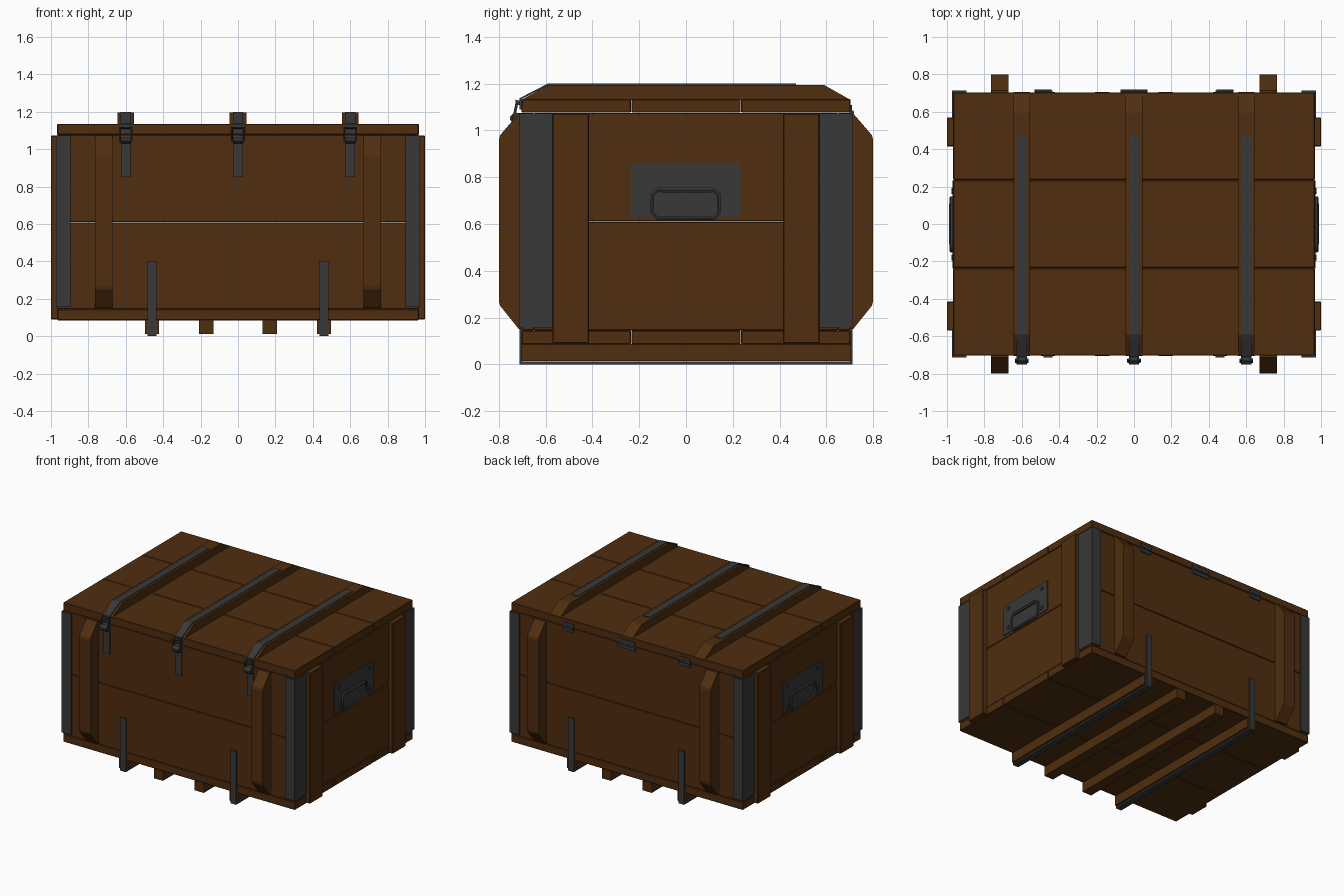
import bpy
import bmesh
from math import radians

cube = bpy.data.objects.get("Cube")
if cube:
    bpy.data.objects.remove(cube, do_unlink=True)


def material(name, rgb):
    m = bpy.data.materials.new(name)
    m.use_nodes = True
    m.diffuse_color = (*rgb, 1)
    m.node_tree.nodes["Principled BSDF"].inputs["Base Color"].default_value = (*rgb, 1)
    return m


wood = material("brown wood", (0.08, 0.027, 0.005))
iron = material("dark iron", (0.04, 0.04, 0.04))


def prism(name, outline, x0, x1, mat, bevel=0.0):
    """Extrude a closed (y, z) outline from x0 to x1."""
    bm = bmesh.new()
    face = bm.faces.new([bm.verts.new((x0, y, z)) for y, z in outline])
    ext = bmesh.ops.extrude_face_region(bm, geom=[face])
    for v in ext["geom"]:
        if isinstance(v, bmesh.types.BMVert):
            v.co.x = x1
    bmesh.ops.recalc_face_normals(bm, faces=bm.faces)
    mesh = bpy.data.meshes.new(name)
    bm.to_mesh(mesh)
    bm.free()
    mesh.materials.append(mat)
    ob = bpy.data.objects.new(name, mesh)
    bpy.context.collection.objects.link(ob)
    if bevel:
        mod = ob.modifiers.new("Bevel", 'BEVEL')
        mod.width = bevel
        mod.segments = 1
    return ob


def box(name, x, y, z, mat, bevel=0.0):
    (y0, y1), (z0, z1) = sorted(y), sorted(z)
    return prism(name, [(y0, z0), (y1, z0), (y1, z1), (y0, z1)], *sorted(x), mat, bevel)


def wire(name, points, radius, mat, cyclic=True):
    """Round wire through the given points."""
    curve = bpy.data.curves.new(name, 'CURVE')
    curve.dimensions = '3D'
    curve.bevel_depth = radius
    curve.bevel_resolution = 1
    curve.use_fill_caps = True
    line = curve.splines.new('POLY')
    line.points.add(len(points) - 1)
    for p, co in zip(line.points, points):
        p.co = (*co, 1)
    line.use_cyclic_u = cyclic
    curve.materials.append(mat)
    ob = bpy.data.objects.new(name, curve)
    bpy.context.collection.objects.link(ob)
    bpy.ops.object.select_all(action='DESELECT')
    ob.select_set(True)
    bpy.context.view_layer.objects.active = ob
    bpy.ops.object.convert(target='MESH')
    bpy.ops.object.shade_smooth_by_angle(angle=radians(50))


W, D = 0.967, 0.705     # half width and half depth of the box
GAP = 0.001             # half gap between boards

# Lid and floor, three boards each
cuts = [-D, -0.235, 0.235, D]
for name, z in (("floor_board", (0.085, 0.145)), ("lid_board", (1.076, 1.135))):
    for a, b in zip(cuts, cuts[1:]):
        box(name, (-W, W), (a + GAP, b - GAP), z, wood, 0.004)

# Walls, two boards each
for z in ((0.145, 0.61 - GAP), (0.61 + GAP, 1.075)):
    for s in (-1, 1):
        box("long_wall_board", (-W, W), (s * 0.65, s * 0.702), z, wood, 0.003)
        box("end_wall_board", (s * 0.91, s * 0.965), (-0.65, 0.65), z, wood, 0.003)

# Chamfered posts, end battens and corner irons
for sx in (-1, 1):
    for sy in (-1, 1):
        post = [(0.70, 0.15), (0.70, 1.073), (0.715, 1.073), (0.795, 0.98), (0.80, 0.96),
                (0.80, 0.27), (0.795, 0.25), (0.715, 0.15)]
        prism("wall_post", [(sy * y, z) for y, z in post], sx * 0.672, sx * 0.765, wood)
        box("end_batten", (sx * 0.96, sx), (sy * 0.415, sy * 0.57), (0.09, 1.073), wood, 0.004)
        box("corner_iron_long", (sx * 0.895, sx * 0.972), (sy * 0.70, sy * 0.713), (0.157, 1.072), iron)
        box("corner_iron_end", (sx * 0.96, sx * 0.972), (sy * 0.57, sy * 0.713), (0.157, 1.072), iron)

# Skids and the iron straps wrapped around the outer pair
for s in (-1, 1):
    for x in (0.17, 0.46):
        box("skid", (s * x - 0.038, s * x + 0.038), (-D, D), (0.013, 0.086), wood)
    strap = [(-0.713, 0.402), (-0.713, 0), (0.713, 0), (0.713, 0.402),
             (0.702, 0.402), (0.702, 0.012), (-0.702, 0.012), (-0.702, 0.402)]
    prism("floor_strap", strap, s * 0.437, s * 0.483, iron)

# Lid ribs, lid straps and latches
for x in (-0.6, 0, 0.6):
    prism("lid_rib", [(-D, 1.13), (-0.59, 1.195), (0.59, 1.195), (D, 1.13)], x - 0.045, x + 0.045, wood)
    strap = [(0.47, 1.194), (0.47, 1.2), (-0.592, 1.2), (-0.712, 1.138), (-0.712, 1.09),
             (-0.704, 1.09), (-0.704, 1.134), (-0.59, 1.194)]
    prism("lid_strap", strap, x - 0.028, x + 0.028, iron)
    box("latch_plate", (x - 0.026, x + 0.026), (-0.70, -0.712), (0.85, 1.075), iron)
    lever = [(-0.70, 1.03), (-0.735, 1.03), (-0.752, 1.045), (-0.752, 1.06), (-0.735, 1.075), (-0.70, 1.075)]
    prism("latch_lever", lever, x - 0.027, x + 0.027, iron)
    prism("latch_hook", [(-0.705, 1.105), (-0.73, 1.115), (-0.73, 1.132), (-0.705, 1.125)],
          x - 0.02, x + 0.02, iron)
    wire("latch_loop", [(x + dx, y, z) for dx, y, z in
                        ((-0.032, -0.738, 1.045), (0.032, -0.738, 1.045),
                         (0.032, -0.724, 1.115), (-0.032, -0.724, 1.115))], 0.006, iron)

# Hinges on the back
for x, half in ((-0.487, 0.045), (0, 0.073), (0.487, 0.045)):
    box("hinge_leaf", (x - half, x + half), (0.70, 0.711), (1.045, 1.11), iron)
    wire("hinge_pin", [(x - half, 0.711, 1.077), (x + half, 0.711, 1.077)], 0.009, iron, False)

# Handles on both ends
for s in (-1, 1):
    box("handle_plate", (s * 0.96, s * 0.971), (-0.237, 0.233), (0.632, 0.86), iron)
    for y in (-0.18, 0.176):
        for z in (0.67, 0.822):
            wire("rivet", [(s * 0.965, y, z), (s * 0.977, y, z)], 0.016, iron, False)
    ring = [(-0.145, 0.65), (-0.12, 0.625), (0.12, 0.625), (0.14, 0.65),
            (0.14, 0.725), (0.115, 0.748), (-0.12, 0.748), (-0.145, 0.725)]
    wire("handle_ring", [(s * 0.976, y, z) for y, z in ring], 0.01, iron)
    wire("handle_hinge", [(s * 0.976, -0.11, 0.746), (s * 0.976, 0.11, 0.746)], 0.012, iron, False)
